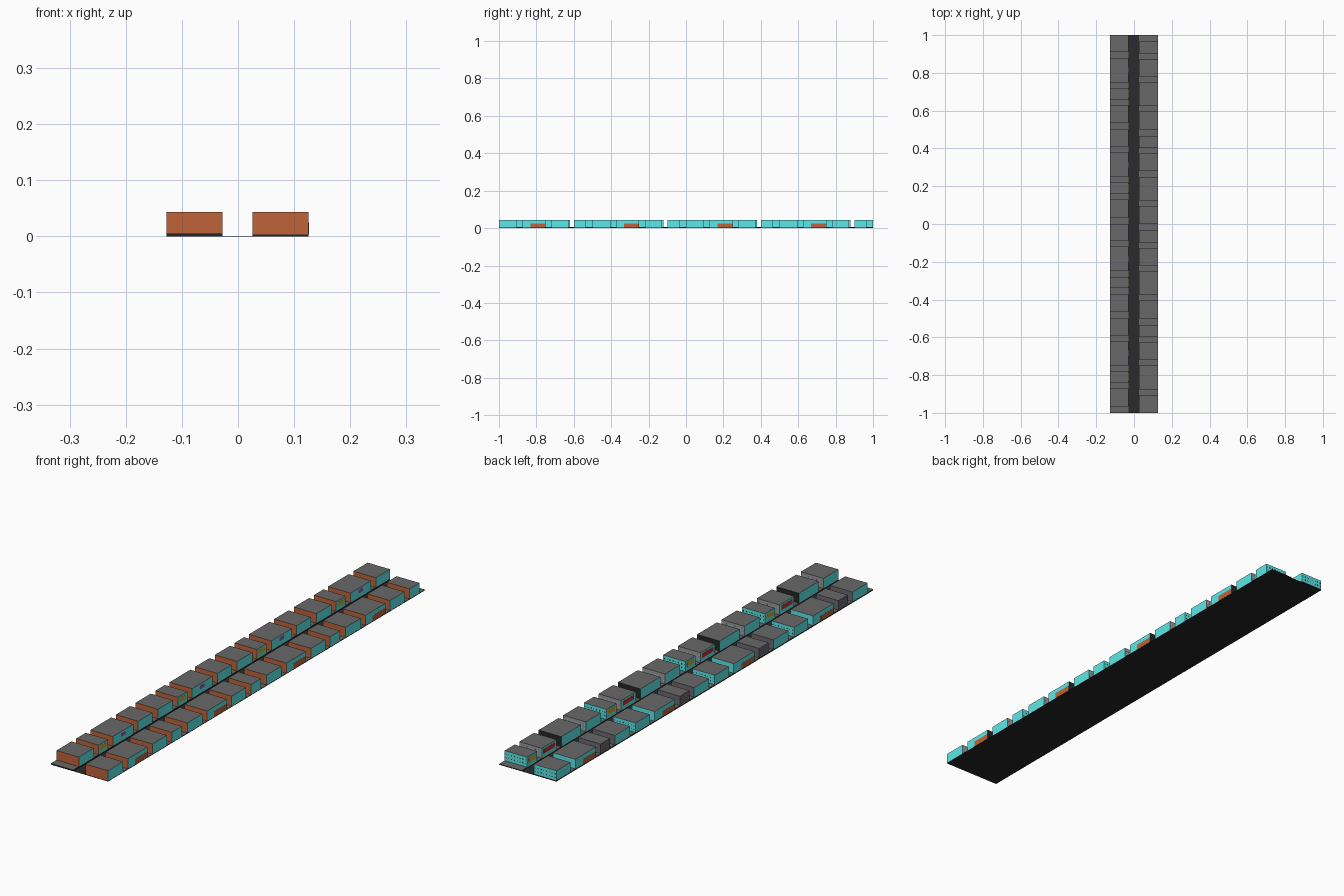
import bpy, bmesh

if "Cube" in bpy.data.objects:
    bpy.data.objects.remove(bpy.data.objects["Cube"])

# ---- flat colours (linear) ----
COLS = {
    "roof_grey": (0.138, 0.138, 0.138), "road_dark": (0.024, 0.024, 0.024),
    "base_black": (0.019, 0.019, 0.019), "brick_orange": (0.52, 0.125, 0.04),
    "glass_teal": (0.11, 0.80, 0.80), "wall_grey": (0.15, 0.14, 0.15),
    "panel_grey": (0.34, 0.30, 0.32), "sign_purple": (0.40, 0.07, 0.45),
    "sign_yellow": (0.60, 0.42, 0.03), "sign_red": (0.55, 0.03, 0.04),
}
MATS = {}
for n, c in COLS.items():
    MATS[n] = bpy.data.materials.new(n)
    MATS[n].diffuse_color = (*c, 1)


def box(name, x0, x1, y0, y1, z0, z1, col, sides=None):
    """Box of one colour; sides maps '+x', '-y', ... to another colour."""
    bm = bmesh.new()
    bmesh.ops.create_cube(bm, size=1)
    for v in bm.verts:
        v.co = ((x0 + x1) / 2 + v.co.x * (x1 - x0),
                (y0 + y1) / 2 + v.co.y * (y1 - y0),
                (z0 + z1) / 2 + v.co.z * (z1 - z0))
    bm.normal_update()
    me = bpy.data.meshes.new(name)
    me.materials.append(MATS[col])
    for side, c in (sides or {}).items():
        me.materials.append(MATS[c])
        for f in bm.faces:
            if f.normal["xyz".index(side[1])] * (1 if side[0] == "+" else -1) > 0.9:
                f.material_index = len(me.materials) - 1
    bm.to_mesh(me)
    bm.free()
    ob = bpy.data.objects.new(name, me)
    bpy.context.collection.objects.link(ob)
    return ob


TOP = 0.043
ROWS = {"left": (-0.127, -0.028, 0.005), "right": (0.026, 0.126, 0.003)}

# ---- road and pavements ----
box("road", -0.028, 0.026, -1, 1, 0, 0.0002, "road_dark", {"-z": "base_black"})
for side, (x0, x1, z) in ROWS.items():
    box(side + "_pavement", x0, x1, -1, 1, 0, z, "base_black", {"+z": "roof_grey"})

# ---- one half-unit tile of each row: kind, start, end ----
TILE = {
    "left": [("shop", 0.035, 0.13), ("kiosk", 0.16, 0.22),
             ("hall", 0.25, 0.38), ("office", 0.41, 0.5)],
    "right": [("office", 0.0, 0.095), ("hall", 0.125, 0.25),
              ("shop", 0.28, 0.372), ("kiosk", 0.402, 0.465)],
}
# colour of the wall facing +y, and of its small windows
BACK = {
    "left": {"shop": ("wall_grey", None), "kiosk": ("wall_grey", None),
             "hall": ("glass_teal", None), "office": ("glass_teal", "road_dark")},
    "right": {"shop": ("panel_grey", "glass_teal"), "kiosk": ("glass_teal", "road_dark"),
              "hall": ("base_black", None), "office": ("panel_grey", "glass_teal")},
}
# road-side signs: colour, half width, bottom, top
SIGN = {
    ("left", "kiosk"): ("sign_yellow", 0.022, 0.018, 0.036),
    ("right", "kiosk"): ("sign_yellow", 0.022, 0.018, 0.036),
    ("left", "hall"): ("sign_purple", 0.014, 0.022, 0.036),
    ("right", "shop"): ("sign_red", 0.035, 0.018, 0.036),
}


def building(row, kind, y0, y1):
    x0, x1, z = ROWS[row]
    out = 1 if row == "right" else -1
    outer, inner = (x1, x0) if out > 0 else (x0, x1)
    back, window = BACK[row][kind]
    west = "wall_grey" if (row, kind) == ("left", "kiosk") else "glass_teal"
    name = f"{row}_{kind}"
    box(name, x0, x1, y0, y1, z, TOP, "roof_grey",
        {"-y": "brick_orange", "+y": back, "+x": "glass_teal", "-x": west})
    # sign plate facing the road
    if (row, kind) in SIGN:
        c, w, s0, s1 = SIGN[row, kind]
        m = (y0 + y1) / 2
        box(name + "_sign", inner - 0.0004, inner + 0.0004, m - w, m + w, s0, s1, c)
    # brick gate on the outer wall of the hall, away from its corner
    if kind == "hall":
        g0 = y1 - 0.081 if row == "right" else y0 + 0.001
        box(name + "_gate", outer - 0.0004, outer + 0.0004, g0, g0 + 0.08, z, 0.025,
            "brick_orange")
    # two rows of small windows on the back wall
    if window:
        for i in range(8):
            cx = x0 + (x1 - x0) * (i + 0.5) / 8
            for cz in (0.016, 0.03):
                box(name + "_window", cx - 0.0017, cx + 0.0017, y1 - 0.0004, y1 + 0.0004,
                    cz - 0.002, cz + 0.002, window)


for k in range(4):
    for row, items in TILE.items():
        for kind, a, b in items:
            building(row, kind, -1 + 0.5 * k + a, -1 + 0.5 * k + b)

for m in bpy.data.materials:
    if m.users and not m.is_grease_pencil:
        m.use_nodes = True
        m.node_tree.nodes["Principled BSDF"].inputs["Base Color"].default_value = m.diffuse_color
